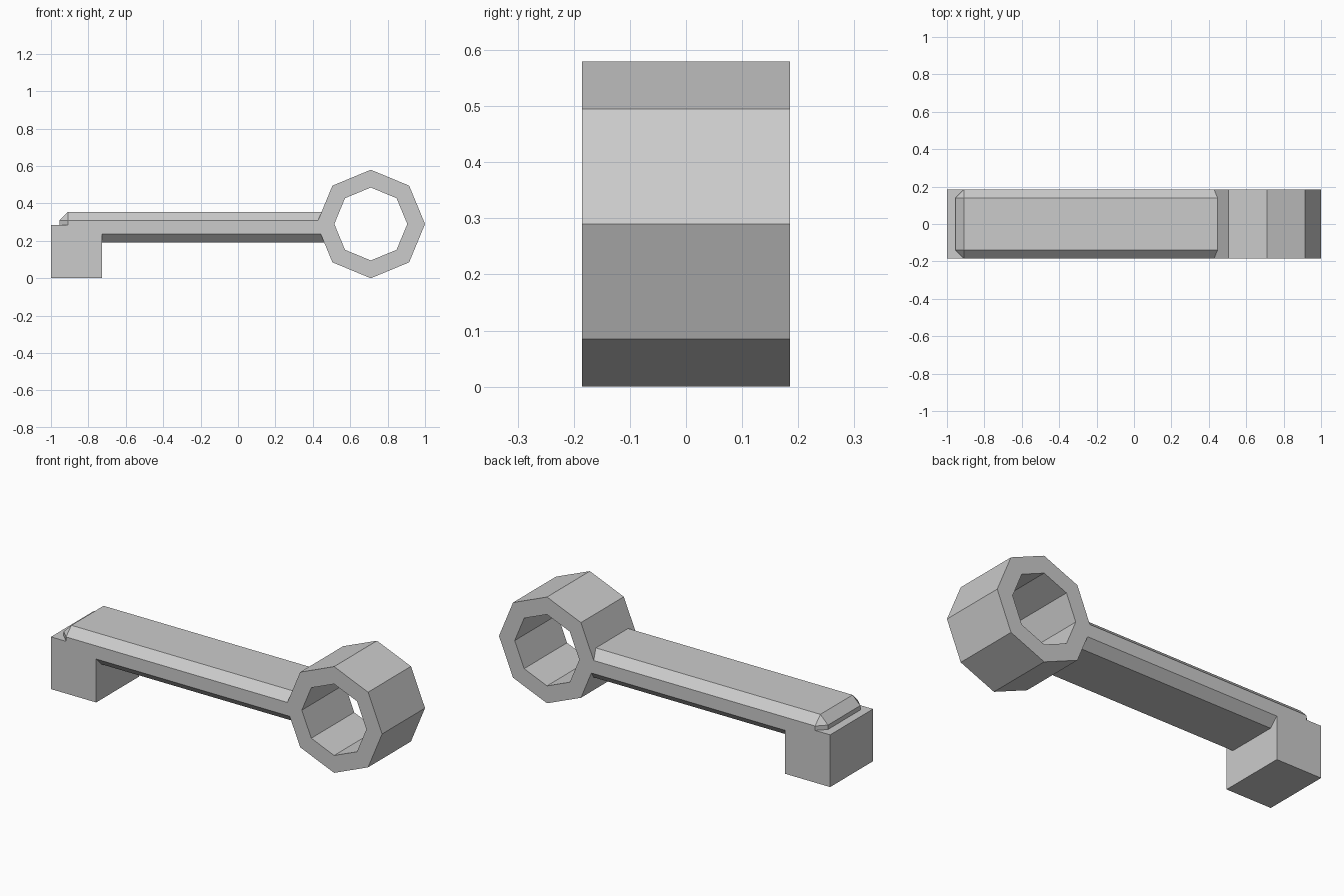
import bpy, bmesh, math
from mathutils import Matrix, Vector

cube = bpy.data.objects.get("Cube")
if cube:
    bpy.data.objects.remove(cube)

HALF_WIDTH = 0.185

grey = bpy.data.materials.new("plain_grey")
grey.use_nodes = True
colour = (0.6, 0.6, 0.6, 1)
grey.diffuse_color = colour
grey.node_tree.nodes["Principled BSDF"].inputs["Base Color"].default_value = colour


def finish(name, bm):
    bmesh.ops.recalc_face_normals(bm, faces=bm.faces)
    mesh = bpy.data.meshes.new(name)
    bm.to_mesh(mesh)
    bm.free()
    mesh.materials.append(grey)
    obj = bpy.data.objects.new(name, mesh)
    bpy.context.collection.objects.link(obj)
    return obj


def box(name, x0, x1, z0, z1, chamfer=0):
    bm = bmesh.new()
    place = Matrix.Translation(((x0 + x1) / 2, 0, (z0 + z1) / 2))
    size = Matrix.Diagonal((x1 - x0, 2 * HALF_WIDTH, z1 - z0, 1))
    bmesh.ops.create_cube(bm, size=1, matrix=place @ size)
    if chamfer:
        bmesh.ops.bevel(bm, geom=bm.edges[:], offset=chamfer, segments=1,
                        affect='EDGES', clamp_overlap=True)
    return finish(name, bm)


def ring(name, x, z, outer, inner, sides):
    # Rectangular cross-section carried round the hole
    bm = bmesh.new()
    section = [(outer, -HALF_WIDTH), (outer, HALF_WIDTH),
               (inner, HALF_WIDTH), (inner, -HALF_WIDTH)]
    loops = []
    for i in range(sides):
        a = math.tau * i / sides
        loops.append([bm.verts.new((x + r * math.cos(a), y, z + r * math.sin(a)))
                      for r, y in section])
    for i, here in enumerate(loops):
        ahead = loops[(i + 1) % sides]
        for j in range(4):
            k = (j + 1) % 4
            bm.faces.new((here[j], here[k], ahead[k], ahead[j]))
    return finish(name, bm)


# Foot under the left end, chamfered arm, and eight-sided ring
box("end_block", -1, -0.727, 0, 0.285)
box("arm", -0.955, 0.513, 0.191, 0.355, chamfer=0.046)
ring("end_ring", 0.71, 0.29, 0.29, 0.195, 8)
